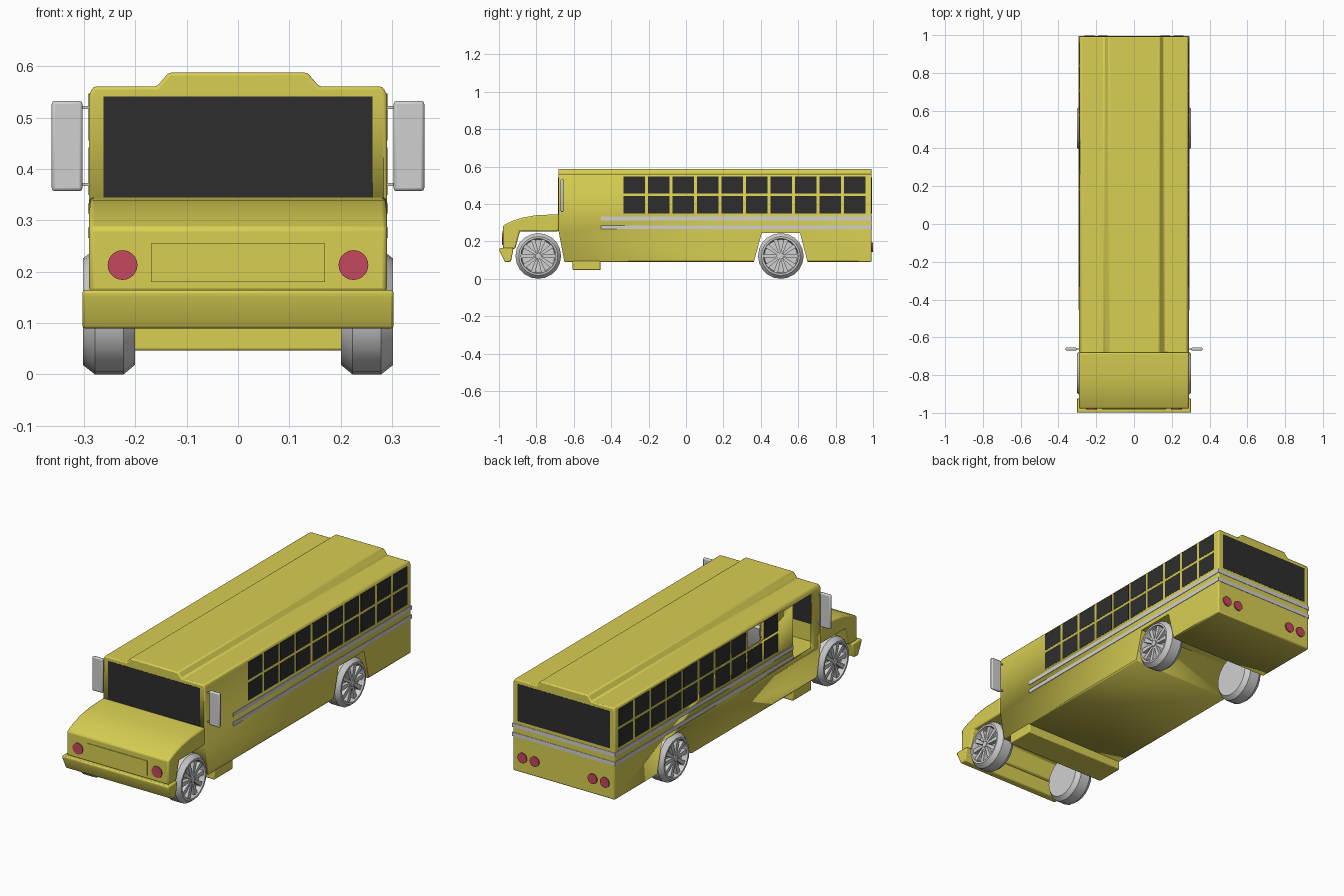
import bpy, bmesh, math
from mathutils import Matrix, Vector

default = bpy.data.objects.get("Cube")
if default:
    bpy.data.objects.remove(default, do_unlink=True)


def material(name, rgb):
    m = bpy.data.materials.new(name)
    m.use_nodes = True
    m.diffuse_color = (*rgb, 1)
    m.node_tree.nodes["Principled BSDF"].inputs["Base Color"].default_value = (*rgb, 1)
    return m


YELLOW = material("bus yellow", (0.69, 0.62, 0.085))
DARK = material("dark glass", (0.027, 0.027, 0.027))
GREY = material("light grey", (0.63, 0.63, 0.63))
RED = material("lamp red", (0.55, 0.065, 0.11))


def add(name, bm, mat, smooth=True):
    bmesh.ops.recalc_face_normals(bm, faces=bm.faces)
    me = bpy.data.meshes.new(name)
    bm.to_mesh(me)
    bm.free()
    ob = bpy.data.objects.new(name, me)
    bpy.context.collection.objects.link(ob)
    me.materials.append(mat)
    if smooth:
        activate(ob)
        bpy.ops.object.shade_smooth_by_angle(angle=math.radians(35))
    return ob


def activate(ob):
    bpy.ops.object.select_all(action='DESELECT')
    ob.select_set(True)
    bpy.context.view_layer.objects.active = ob


def prism(name, pts, lo, hi, mat, axis='x'):
    """Extrude a (y, z) outline along x, or an (x, z) outline along y."""
    bm = bmesh.new()
    place = (lambda p: (lo, p[0], p[1])) if axis == 'x' else (lambda p: (p[0], lo, p[1]))
    face = bm.faces.new([bm.verts.new(place(p)) for p in pts])
    out = bmesh.ops.extrude_face_region(bm, geom=[face])
    shift = Vector((hi - lo, 0, 0)) if axis == 'x' else Vector((0, hi - lo, 0))
    bmesh.ops.translate(bm, vec=shift, verts=[v for v in out["geom"] if isinstance(v, bmesh.types.BMVert)])
    return add(name, bm, mat)


def box(name, x, y, z, mat):
    return prism(name, [(y[0], z[0]), (y[1], z[0]), (y[1], z[1]), (y[0], z[1])], x[0], x[1], mat)


def span(a, b, side):
    return sorted((a * side, b * side))


def bevel(ob, width, segments=2):
    mod = ob.modifiers.new("bevel", 'BEVEL')
    mod.width, mod.segments = width, segments
    mod.limit_method, mod.angle_limit = 'ANGLE', math.radians(40)
    activate(ob)
    bpy.ops.object.modifier_apply(modifier=mod.name)


def cut(ob, cutter):
    mod = ob.modifiers.new("cut", 'BOOLEAN')
    mod.operation, mod.solver, mod.object = 'DIFFERENCE', 'EXACT', cutter
    activate(ob)
    bpy.ops.object.modifier_apply(modifier=mod.name)
    bpy.data.objects.remove(cutter, do_unlink=True)


def disc(name, x, y, z, r, depth, mat):
    bm = bmesh.new()
    m = Matrix.Translation((x, y, z)) @ Matrix.Rotation(math.pi / 2, 4, 'X')
    bmesh.ops.create_cone(bm, cap_ends=True, segments=24, radius1=r, radius2=r, depth=depth, matrix=m)
    return add(name, bm, mat)


# Cabin shell with a raised roof
FRONT, REAR = -0.683, 0.993
half = [(0.29, 0.09), (0.29, 0.545), (0.282, 0.561), (0.158, 0.561), (0.135, 0.588)]
body = prism("cabin", half + [(-x, z) for x, z in reversed(half)], FRONT, REAR, YELLOW, 'y')
bevel(body, 0.006)

# Hollow interior, wheel arches, doorway and the open window
WIN_Y, PITCH, WIN_W = -0.334, 0.131, 0.116
ROWS = [(0.35, 0.442), (0.456, 0.547)]
cut(body, box("cabin_cutter", (-0.2825, 0.2825), (FRONT + 0.007, REAR - 0.007), (0.255, 0.551), YELLOW))
cut(body, prism("rear_arch_cutter", [(0.36, 0.08), (0.405, 0.245), (0.61, 0.245), (0.652, 0.08)], -0.4, 0.4, YELLOW))
cut(body, prism("front_arch_cutter", [(-0.75, 0.08), (-0.75, 0.253), (-0.681, 0.253), (-0.648, 0.08)], -0.4, 0.4, YELLOW))
cut(body, box("door_cutter", (-0.35, -0.2), (-0.61, -0.457), (0.26, 0.54), YELLOW))
y = WIN_Y + PITCH
cut(body, box("window_cutter", (-0.35, -0.2), (y, y + WIN_W), ROWS[1], YELLOW))

# Entry step below the floor
step = box("entry_step", (-0.29, 0.29), (-0.606, -0.456), (0.046, 0.1), YELLOW)
bevel(step, 0.005)

# Hood with wheel cut-out
hood = prism("hood", [(-0.978, 0.16), (-0.978, 0.286), (-0.93, 0.309), (-0.87, 0.328), (-0.8, 0.34),
                      (-0.68, 0.345), (-0.68, 0.254), (-0.888, 0.254), (-0.913, 0.16)], -0.29, 0.29, YELLOW)
bevel(hood, 0.008)
bumper = prism("front_bumper", [(-0.998, 0.164), (-0.922, 0.164), (-0.936, 0.092), (-0.968, 0.089), (-0.998, 0.15)],
               -0.303, 0.303, YELLOW)
bevel(bumper, 0.005)
box("grille_panel", (-0.17, 0.17), (-0.981, -0.974), (0.18, 0.255), YELLOW)

# Windscreen and rear window
box("windscreen", (-0.262, 0.262), (FRONT - 0.001, FRONT + 0.008), (0.345, 0.541), DARK)
box("rear_window", (-0.262, 0.262), (REAR - 0.008, REAR + 0.001), (0.35, 0.541), DARK)

# Side windows, stripes and mirrors
for side, label in ((1, "left"), (-1, "right")):
    for col in range(10):
        for row, z in enumerate(ROWS):
            if side == -1 and (col, row) == (1, 1):
                continue
            y = WIN_Y + PITCH * col
            box(f"{label}_window_{col + 1}_{row + 1}", span(0.2815, 0.291, side), (y, y + WIN_W), z, DARK)
    for i, z in enumerate([(0.266, 0.286), (0.313, 0.333)]):
        box(f"{label}_stripe_{i + 1}", span(0.288, 0.2925, side), (-0.455, REAR + 0.002), z, GREY)
    mirror = box(f"{label}_mirror", span(0.303, 0.363, side), (-0.67, -0.654), (0.357, 0.533), GREY)
    bevel(mirror, 0.006)
    for i, z in enumerate((0.37, 0.52)):
        box(f"{label}_mirror_arm_{i + 1}", span(0.28, 0.31, side), (-0.665, -0.659), (z - 0.003, z + 0.003), GREY)

    # Lamps
    disc(f"{label}_headlight", 0.225 * side, -0.979, 0.213, 0.029, 0.008, RED)
    for i, x in enumerate((0.165, 0.235)):
        disc(f"{label}_tail_light_{i + 1}", x * side, REAR + 0.001, 0.168, 0.026, 0.009, RED)

for i, z in enumerate([(0.266, 0.286), (0.313, 0.333)]):
    box(f"rear_stripe_{i + 1}", (-0.2925, 0.2925), (REAR - 0.002, REAR + 0.002), z, GREY)


# Wheels: turned tyre and dish, with spokes and hub on the outer face
def wheel(name, side, y):
    bm = bmesh.new()
    outline = [(-0.05, 0), (-0.05, 0.104), (-0.028, 0.122), (0.028, 0.122), (0.051, 0.104),
               (0.051, 0.094), (0.022, 0.088), (0.022, 0)]
    verts = [bm.verts.new((x, 0, r)) for x, r in outline]
    edges = [bm.edges.new(pair) for pair in zip(verts, verts[1:])]
    bmesh.ops.spin(bm, geom=verts + edges, cent=(0, 0, 0), axis=(1, 0, 0),
                   angle=math.tau, steps=20, use_duplicate=False)
    bmesh.ops.remove_doubles(bm, verts=bm.verts, dist=0.0001)
    for i in range(10):
        turn = Matrix.Rotation(math.tau * (i + 0.5) / 10, 4, 'X')
        spoke = bmesh.ops.create_cube(bm, size=1)["verts"]
        for v in spoke:
            outer = v.co.z > 0
            v.co = turn @ Vector((0.031 + v.co.x * 0.024, v.co.y * (0.024 if outer else 0.011),
                                  0.092 if outer else 0.012))
    hub = Matrix.Translation((0.033, 0, 0)) @ Matrix.Rotation(math.pi / 2, 4, 'Y')
    bmesh.ops.create_cone(bm, cap_ends=True, segments=12, radius1=0.02, radius2=0.016, depth=0.03, matrix=hub)
    ob = add(name, bm, GREY)
    ob.location = (0.251 * side, y, 0.122)
    ob.rotation_euler.z = 0 if side > 0 else math.pi


for side, label in ((1, "left"), (-1, "right")):
    wheel(f"{label}_front_wheel", side, -0.79)
    wheel(f"{label}_rear_wheel", side, 0.507)

# Seats: the driver's on the left, then rows on both sides
SEAT = [(-0.605, 0.3), (-0.53, 0.3), (-0.508, 0.33), (-0.485, 0.475), (-0.497, 0.487), (-0.51, 0.475),
        (-0.535, 0.332), (-0.55, 0.318), (-0.605, 0.318)]
for row in range(7):
    for x in ((0.15,) if row == 0 else (0.15, -0.15)):
        shift = 0.22 * row
        prism(f"seat_{row}", [(y + shift, z) for y, z in SEAT], x - 0.08, x + 0.08, GREY)
        for leg_x in (x - 0.06, x + 0.06):
            box(f"seat_leg_{row}", (leg_x - 0.006, leg_x + 0.006), (shift - 0.58, shift - 0.568), (0.254, 0.302), GREY)

# Steering wheel
activate(body)
bpy.ops.mesh.primitive_torus_add(location=(0.15, -0.62, 0.385), rotation=(math.radians(65), 0, 0),
                                 major_radius=0.04, minor_radius=0.005, major_segments=20, minor_segments=6)
bpy.context.object.name = "steering_wheel"
bpy.context.object.data.materials.append(DARK)
